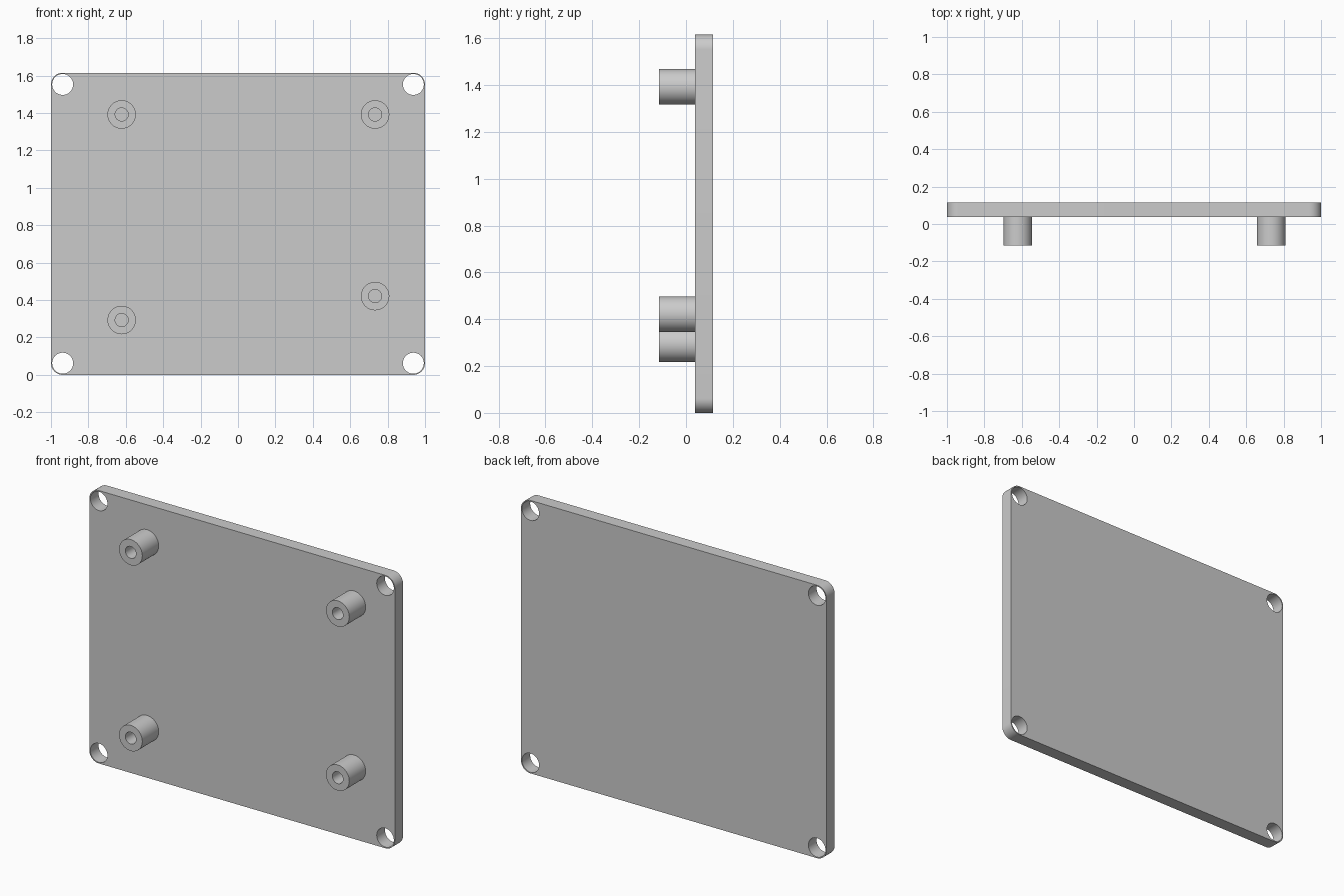
import bpy, bmesh
from math import sin, cos, pi, radians
from mathutils import Matrix

if "Cube" in bpy.data.objects:
    bpy.data.objects.remove(bpy.data.objects["Cube"])

WIDTH, HEIGHT = 2.0, 1.615
FRONT, PLATE_FRONT, BACK = -0.115, 0.038, 0.115
CORNER = 0.0625          # corner radius and screw hole inset


def arc(cx, cz, r, start=0, sweep=360, n=48):
    count = n if sweep == 360 else n + 1
    return [(cx + r * cos(radians(start + sweep * i / n)),
             cz + r * sin(radians(start + sweep * i / n))) for i in range(count)]


def extruded(name, loops, y0, y1):
    """Fill XZ outlines (inner loops become holes) and extrude from y0 to y1."""
    curve = bpy.data.curves.new(name + "_profile", 'CURVE')
    curve.dimensions = '2D'
    curve.fill_mode = 'BOTH'
    curve.extrude = (y1 - y0) / 2
    for loop in loops:
        spline = curve.splines.new('POLY')
        spline.points.add(len(loop) - 1)
        for point, (x, z) in zip(spline.points, loop):
            point.co = (x, z, 0, 1)
        spline.use_cyclic_u = True
    temp = bpy.data.objects.new(name + "_profile", curve)
    bpy.context.collection.objects.link(temp)
    graph = bpy.context.evaluated_depsgraph_get()
    mesh = bpy.data.meshes.new_from_object(temp.evaluated_get(graph))
    bpy.data.objects.remove(temp)
    mesh.transform(Matrix.Translation((0, (y0 + y1) / 2, 0)) @ Matrix.Rotation(pi / 2, 4, 'X'))

    bm = bmesh.new()
    bm.from_mesh(mesh)
    bmesh.ops.remove_doubles(bm, verts=bm.verts, dist=1e-5)
    bmesh.ops.recalc_face_normals(bm, faces=bm.faces)
    bm.to_mesh(mesh)
    bm.free()

    obj = bpy.data.objects.new(name, mesh)
    bpy.context.collection.objects.link(obj)
    bpy.ops.object.select_all(action='DESELECT')
    obj.select_set(True)
    bpy.context.view_layer.objects.active = obj
    bpy.ops.object.shade_smooth_by_angle(angle=radians(30))
    return obj


# Rounded plate with a screw hole in each corner
left, right = -WIDTH / 2 + CORNER, WIDTH / 2 - CORNER
low, high = CORNER, HEIGHT - CORNER
corners = [(right, high), (left, high), (left, low), (right, low)]
outline = [p for i, (x, z) in enumerate(corners) for p in arc(x, z, CORNER, 90 * i, 90, 12)]
extruded("plate", [outline] + [arc(x, z, 0.056) for x, z in corners], PLATE_FRONT, BACK)

# Hollow standoffs, set slightly into the plate
standoffs = {
    "standoff_upper_left": (-0.622, 1.392),
    "standoff_upper_right": (0.733, 1.392),
    "standoff_lower_left": (-0.622, 0.293),
    "standoff_lower_right": (0.733, 0.421),
}
for name, (x, z) in standoffs.items():
    extruded(name, [arc(x, z, 0.076), arc(x, z, 0.035)], FRONT, PLATE_FRONT + 0.01)
